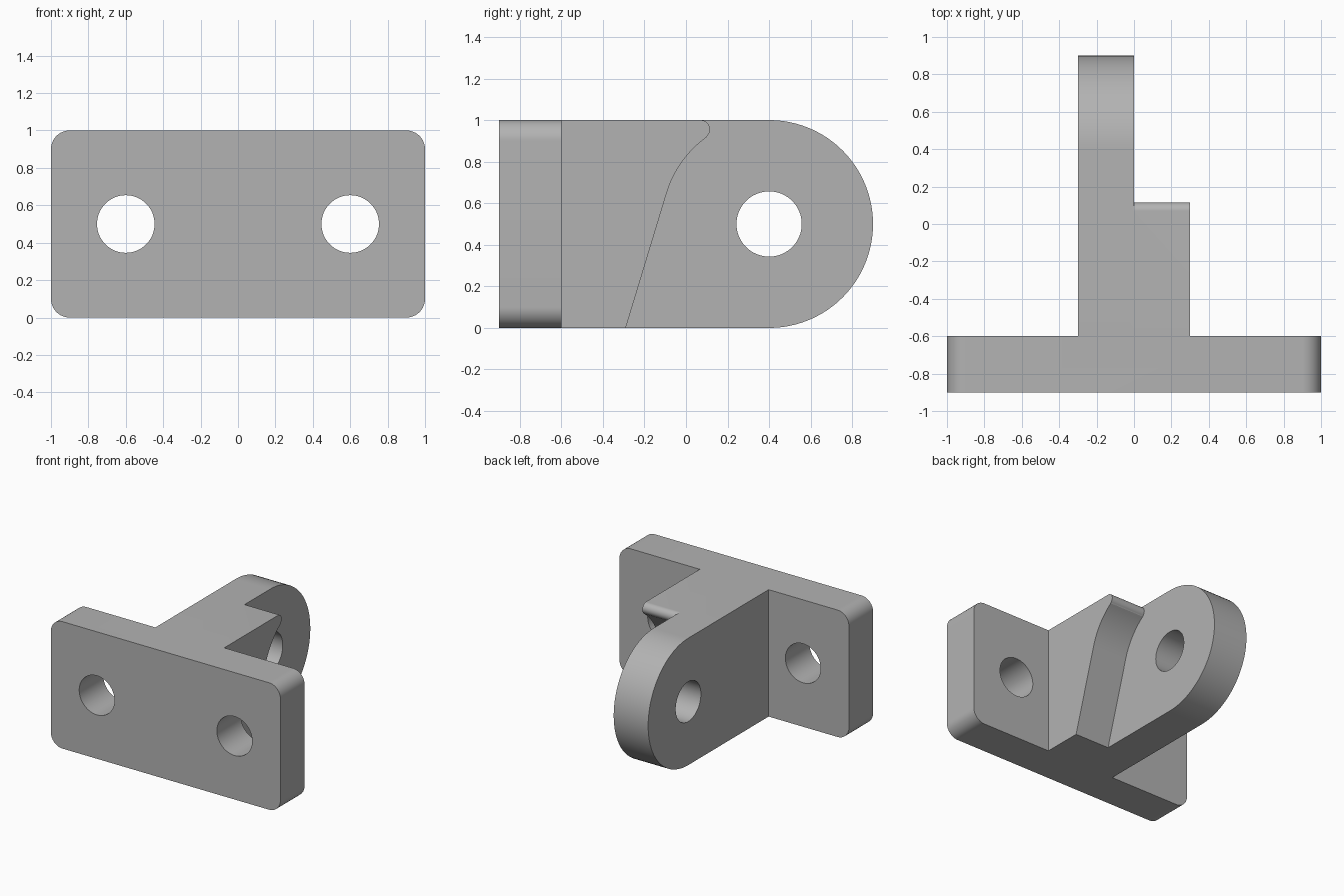
import bpy, bmesh
from math import sin, cos, radians, pi
from mathutils import Vector

cube = bpy.data.objects.get("Cube")
if cube:
    bpy.data.objects.remove(cube, do_unlink=True)

grey = bpy.data.materials.new("plain grey")
grey.use_nodes = True
grey.diffuse_color = (0.45, 0.45, 0.45, 1)
grey.node_tree.nodes["Principled BSDF"].inputs["Base Color"].default_value = grey.diffuse_color


def arc(u, v, r, start, end, steps=16):
    """Points along a circular arc, angles in degrees."""
    angles = [radians(start + (end - start) * i / steps) for i in range(steps + 1)]
    return [(u + r * cos(a), v + r * sin(a)) for a in angles]


def slab(name, profile, axis, low, high):
    """Extrude a profile along x (profile is y, z) or along y (profile is x, z)."""
    def place(u, v):
        return Vector((low, u, v) if axis == "x" else (u, low, v))
    depth = Vector((high - low, 0, 0) if axis == "x" else (0, high - low, 0))
    bm = bmesh.new()
    face = bm.faces.new([bm.verts.new(place(u, v)) for u, v in profile])
    made = bmesh.ops.extrude_face_region(bm, geom=[face])["geom"]
    bmesh.ops.translate(bm, vec=depth, verts=[g for g in made if isinstance(g, bmesh.types.BMVert)])
    bmesh.ops.recalc_face_normals(bm, faces=bm.faces)
    mesh = bpy.data.meshes.new(name)
    bm.to_mesh(mesh)
    bm.free()
    mesh.materials.append(grey)
    obj = bpy.data.objects.new(name, mesh)
    bpy.context.collection.objects.link(obj)
    return obj


def combine(target, other, operation):
    """Apply a boolean and discard the second solid."""
    mod = target.modifiers.new("combine", "BOOLEAN")
    mod.operation = operation
    mod.solver = "EXACT"
    mod.object = other
    bpy.context.view_layer.objects.active = target
    bpy.ops.object.modifier_apply(modifier=mod.name)
    bpy.data.objects.remove(other, do_unlink=True)


# Mounting plate with rounded corners
corner = 0.1
plate_profile = []
for u, v, start in ((0.9, 0.9, 0), (-0.9, 0.9, 90), (-0.9, 0.1, 180), (0.9, 0.1, 270)):
    plate_profile += arc(u, v, corner, start, start + 90)
bracket = slab("mounting_bracket", plate_profile, "y", -0.9, -0.6)

# Round-ended lug, rooted inside the plate
lug_profile = [(-0.75, 0)] + arc(0.4, 0.5, 0.5, -90, 90, 48) + [(-0.75, 1)]
combine(bracket, slab("lug", lug_profile, "x", -0.3, 0), "UNION")

# Stop beside the lug: sloped face, hollow arc and rounded tip
stop_profile = ([(-0.75, 0), (-0.29, 0)] + arc(0.4, 0.5, 0.515, 163, 126)
                + arc(0.07, 0.955, 0.045, -50, 90) + [(-0.75, 1)])
combine(bracket, slab("stop", stop_profile, "x", 0, 0.3), "UNION")

# Bolt holes through the plate and pivot hole through the lug
for x in (-0.6, 0.6):
    hole = arc(x, 0.5, 0.154, 0, 360, 64)[:-1]
    combine(bracket, slab("bolt_hole", hole, "y", -1, -0.5), "DIFFERENCE")
hole = arc(0.4, 0.5, 0.157, 0, 360, 64)[:-1]
combine(bracket, slab("pivot_hole", hole, "x", -0.4, 0.1), "DIFFERENCE")

# Smooth the curved walls and keep the edges crisp
bpy.ops.object.select_all(action="DESELECT")
bracket.select_set(True)
bpy.context.view_layer.objects.active = bracket
bpy.ops.object.shade_smooth_by_angle(angle=pi / 6)
